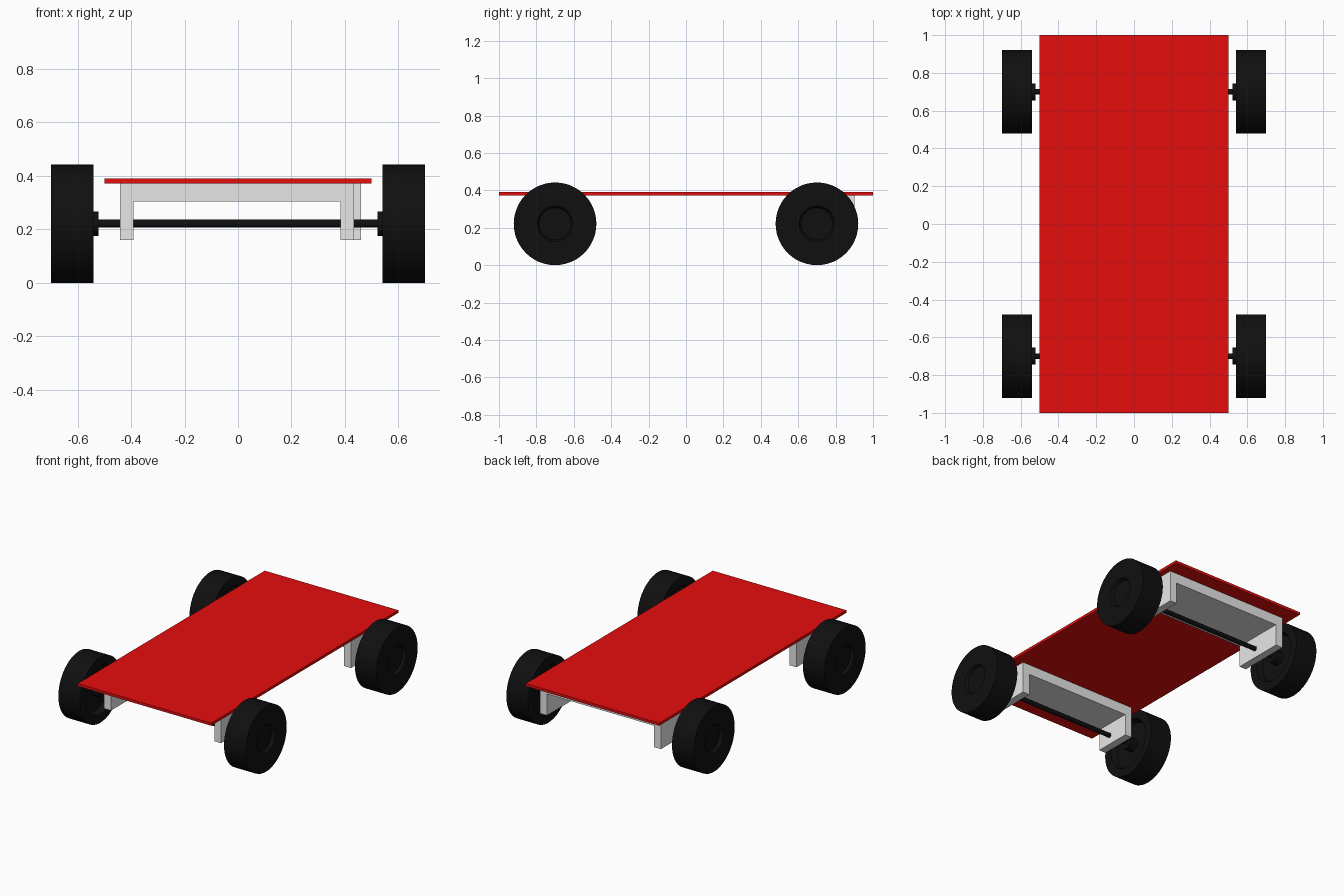
import bpy, bmesh, math
from mathutils import Matrix

if "Cube" in bpy.data.objects:
    bpy.data.objects.remove(bpy.data.objects["Cube"])


def material(name, rgb):
    m = bpy.data.materials.new(name)
    m.diffuse_color = (*rgb, 1)
    m.use_nodes = True
    m.node_tree.nodes["Principled BSDF"].inputs["Base Color"].default_value = m.diffuse_color
    return m


RED = material("red", (0.8, 0.004, 0.004))
GREY = material("light grey", (0.8, 0.8, 0.8))
BLACK = material("black", (0.005, 0.005, 0.005))


def finish(name, bm, mat, smooth=False):
    bmesh.ops.recalc_face_normals(bm, faces=bm.faces)
    me = bpy.data.meshes.new(name)
    bm.to_mesh(me)
    bm.free()
    me.materials.append(mat)
    ob = bpy.data.objects.new(name, me)
    bpy.context.collection.objects.link(ob)
    if smooth:
        bpy.context.view_layer.objects.active = ob
        bpy.ops.object.select_all(action='DESELECT')
        ob.select_set(True)
        bpy.ops.object.shade_smooth_by_angle(angle=math.radians(35))
    return ob


def extrude_profile(name, pts, y0, y1, mat):
    """Extrude an x-z outline along y."""
    bm = bmesh.new()
    face = bm.faces.new([bm.verts.new((x, y0, z)) for x, z in pts])
    ext = bmesh.ops.extrude_face_region(bm, geom=[face])
    moved = [g for g in ext["geom"] if isinstance(g, bmesh.types.BMVert)]
    bmesh.ops.translate(bm, verts=moved, vec=(0, y1 - y0, 0))
    return finish(name, bm, mat)


def lathe(name, profile, y, z, side, mat, steps=48):
    """Spin an (x, radius) profile around the axle line."""
    bm = bmesh.new()
    vs = [bm.verts.new((x * side, 0, r)) for x, r in profile]
    edges = [bm.edges.new(p) for p in zip(vs, vs[1:])]
    bmesh.ops.spin(bm, geom=vs + edges, cent=(0, 0, 0), axis=(1, 0, 0),
                   angle=math.tau, steps=steps)
    bmesh.ops.remove_doubles(bm, verts=bm.verts, dist=1e-5)
    bmesh.ops.translate(bm, verts=bm.verts, vec=(0, y, z))
    return finish(name, bm, mat, True)


# Flat deck board
extrude_profile("deck", [(-0.5, 0.372), (0.5, 0.372), (0.5, 0.39), (-0.5, 0.39)],
                -1, 1, RED)


# Inverted U brackets under the deck
def bracket(name, left, right, y0, y1, t=0.051, foot=0.16, bar=0.305, top=0.372):
    pts = [(left, foot), (left + t, foot), (left + t, bar), (right - t, bar),
           (right - t, foot), (right, foot), (right, top), (left, top)]
    extrude_profile(name, pts, y0, y1, GREY)


bracket("front_bracket", -0.442, 0.434, -0.80, -0.55)
bracket("rear_bracket", -0.442, 0.461, 0.55, 0.90)

# Wheel outline: outer dish, tread, inner dish and hub
WHEEL = [(0.68, 0), (0.68, 0.085), (0.70, 0.095), (0.70, 0.221), (0.54, 0.221),
         (0.54, 0.165), (0.58, 0.15), (0.58, 0.045), (0.522, 0.045), (0.522, 0)]
AXLE = [(-0.53, 0), (-0.53, 0.015), (0.53, 0.015), (0.53, 0)]
for end, y in (("front", -0.7), ("rear", 0.7)):
    lathe(end + "_axle", AXLE, y, 0.221, 1, BLACK, 16)
    for label, side in (("left", -1), ("right", 1)):
        lathe(f"{end}_{label}_wheel", WHEEL, y, 0.221, side, BLACK)
